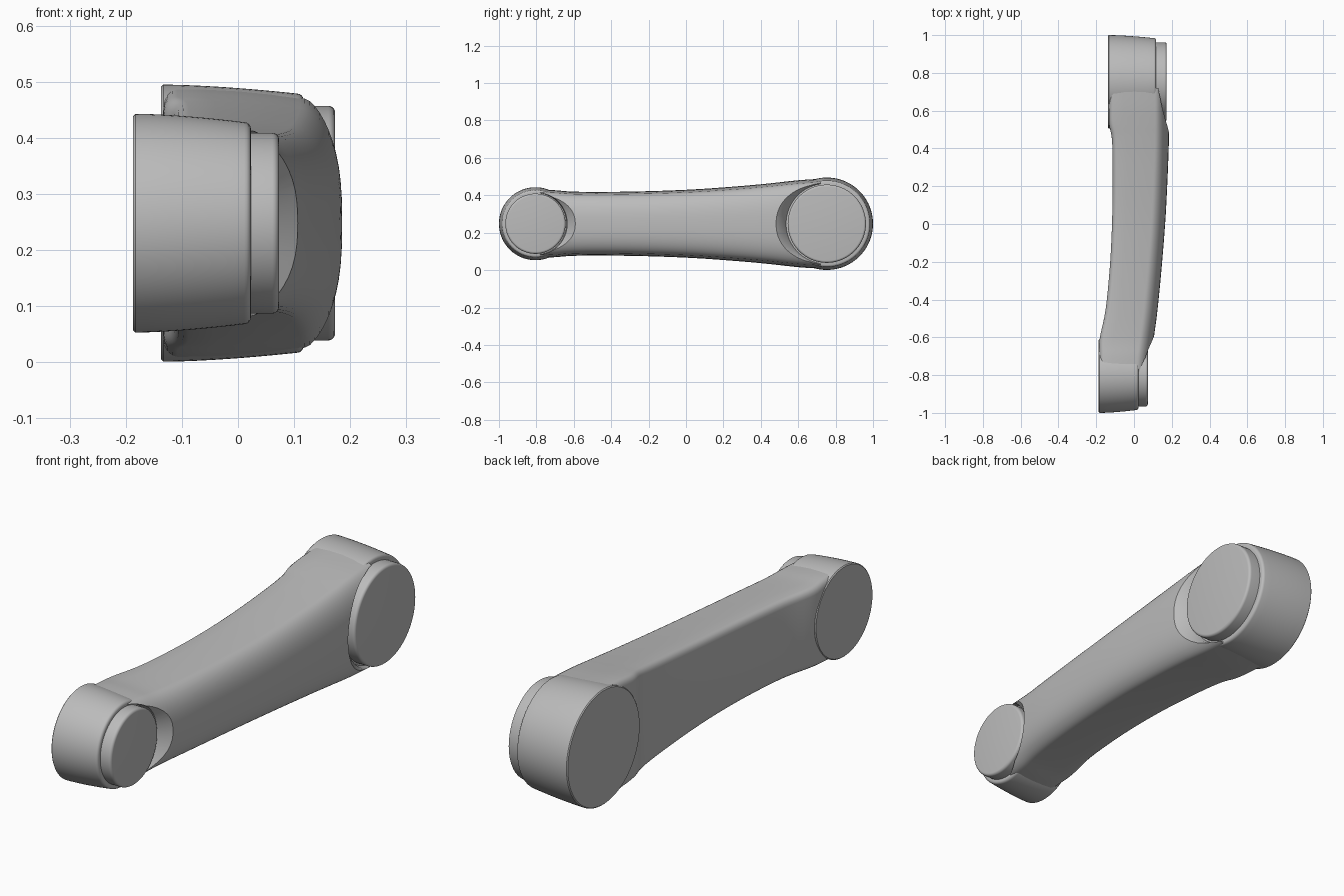
import bpy, bmesh, math
from mathutils import Matrix, Vector

cube = bpy.data.objects.get("Cube")
if cube:
    bpy.data.objects.remove(cube, do_unlink=True)

MID = 0.248  # height of the arm's axis

metal = bpy.data.materials.new("grey_metal")
metal.use_nodes = True
GREY = (0.5, 0.5, 0.5, 1)
metal.diffuse_color = GREY
metal.node_tree.nodes["Principled BSDF"].inputs["Base Color"].default_value = GREY


def make_object(name, bm):
    bmesh.ops.recalc_face_normals(bm, faces=bm.faces)
    mesh = bpy.data.meshes.new(name)
    bm.to_mesh(mesh)
    bm.free()
    mesh.materials.append(metal)
    obj = bpy.data.objects.new(name, mesh)
    bpy.context.collection.objects.link(obj)
    return obj


def loft(name, rings):
    """Skin a list of closed rings and cap both ends."""
    bm = bmesh.new()
    loops = [[bm.verts.new(p) for p in ring] for ring in rings]
    count = len(loops[0])
    for a, b in zip(loops, loops[1:]):
        for i in range(count):
            j = (i + 1) % count
            bm.faces.new((a[i], a[j], b[j], b[i]))
    bm.faces.new(loops[0])
    bm.faces.new(loops[-1])
    return make_object(name, bm)


def turned(name, y, profile, sides=96):
    """Round part about a sideways axis; profile holds (x, radius)."""
    angles = [math.tau * i / sides for i in range(sides)]
    return loft(name, [[(x, y + r * math.cos(a), MID + r * math.sin(a)) for a in angles]
                       for x, r in profile])


def smooth(obj, angle=35):
    bpy.ops.object.select_all(action="DESELECT")
    obj.select_set(True)
    bpy.context.view_layer.objects.active = obj
    bpy.ops.object.shade_smooth_by_angle(angle=math.radians(angle))


def spline(p0, p1, p2, p3, t):
    """Catmull-Rom blend of four stations."""
    return 0.5 * (2 * p1 + (p2 - p0) * t + (2 * p0 - 5 * p1 + 4 * p2 - p3) * t * t
                  + (3 * p1 - p0 - 3 * p2 + p3) * t ** 3)


def section(y, back, front, half):
    """Flat back with rounded corners, tapered sides, crowned front."""
    shoulder = front - 0.075
    top = half * 0.93
    pts = [(back, half - 0.03)]
    for k in range(1, 5):
        a = math.pi / 2 * k / 4
        pts.append((back + 0.025 * (1 - math.cos(a)), half - 0.03 + 0.03 * math.sin(a)))
    for k in range(1, 5):
        t = k / 4
        pts.append((back + 0.025 + (shoulder - back - 0.025) * t, half + (top - half) * t * t))
    for k in range(1, 13):
        a = math.pi / 2 * k / 12
        pts.append((shoulder + 0.075 * math.sin(a) ** 1.1, top * max(math.cos(a), 0) ** 0.75))
    mirrored = [(x, -z) for x, z in reversed(pts[:-1])]
    return [(x, y, MID + z) for x, z in pts + mirrored]


# Arm body: stations of (y, back x, front x, half height)
stations = [Vector(s) for s in (
    (-0.78, -0.183, 0.085, 0.182), (-0.70, -0.183, 0.092, 0.179),
    (-0.61, -0.182, 0.104, 0.172), (-0.45, -0.150, 0.125, 0.170),
    (-0.20, -0.126, 0.149, 0.174), (0.05, -0.115, 0.168, 0.184),
    (0.30, -0.113, 0.180, 0.202), (0.45, -0.117, 0.185, 0.216),
    (0.53, -0.132, 0.186, 0.225), (0.62, -0.133, 0.186, 0.234),
    (0.72, -0.133, 0.186, 0.240))]
rings = []
for i in range(len(stations) - 1):
    quad = [stations[min(max(i + d, 0), len(stations) - 1)] for d in (-1, 0, 1, 2)]
    rings += [section(*spline(*quad, k / 5)) for k in range(5)]
rings.append(section(*stations[-1]))
arm = loft("arm", rings)

# Pockets in the arm around each round cap
pockets = [
    turned("small_pocket_cutter", -0.805, [(0.018, 0.165), (0.06, 0.170), (0.105, 0.212), (0.22, 0.32)]),
    turned("large_pocket_cutter", 0.75, [(0.108, 0.212), (0.14, 0.222), (0.185, 0.268), (0.26, 0.36)]),
]
bpy.context.view_layer.objects.active = arm
for cutter in pockets:
    cut = arm.modifiers.new("pocket", "BOOLEAN")
    cut.operation = "DIFFERENCE"
    cut.solver = "EXACT"
    cut.object = cutter
    bpy.ops.object.modifier_apply(modifier=cut.name)
    bpy.data.objects.remove(cutter, do_unlink=True)
smooth(arm)

# Round ends: barrel-tapered boss plus a raised cap
ends = (("small", -0.805, -0.187, 0.023, 0.195, 0.180, 0.161, 0.073),
        ("large", 0.753, -0.137, 0.117, 0.247, 0.231, 0.209, 0.173))
for name, y, back, front, r_back, r_front, r_cap, x_cap in ends:
    profile = [(back, r_back - 0.004), (back + 0.004, r_back)]
    for k in range(1, 9):
        t = k / 8
        profile.append((back + 0.004 + (front - 0.016 - back) * t,
                        r_back + (r_front - r_back) * t ** 1.6))
    for k in range(1, 5):
        a = math.pi / 2 * k / 4
        profile.append((front - 0.012 + 0.012 * math.sin(a), r_front - 0.012 * (1 - math.cos(a))))
    smooth(turned(name + "_boss", y, profile))

    cap = [(front - 0.02, r_cap)]
    for k in range(6):
        a = math.pi / 2 * k / 5
        cap.append((x_cap - 0.012 + 0.012 * math.sin(a), r_cap - 0.012 * (1 - math.cos(a))))
    smooth(turned(name + "_cap", y, cap))
